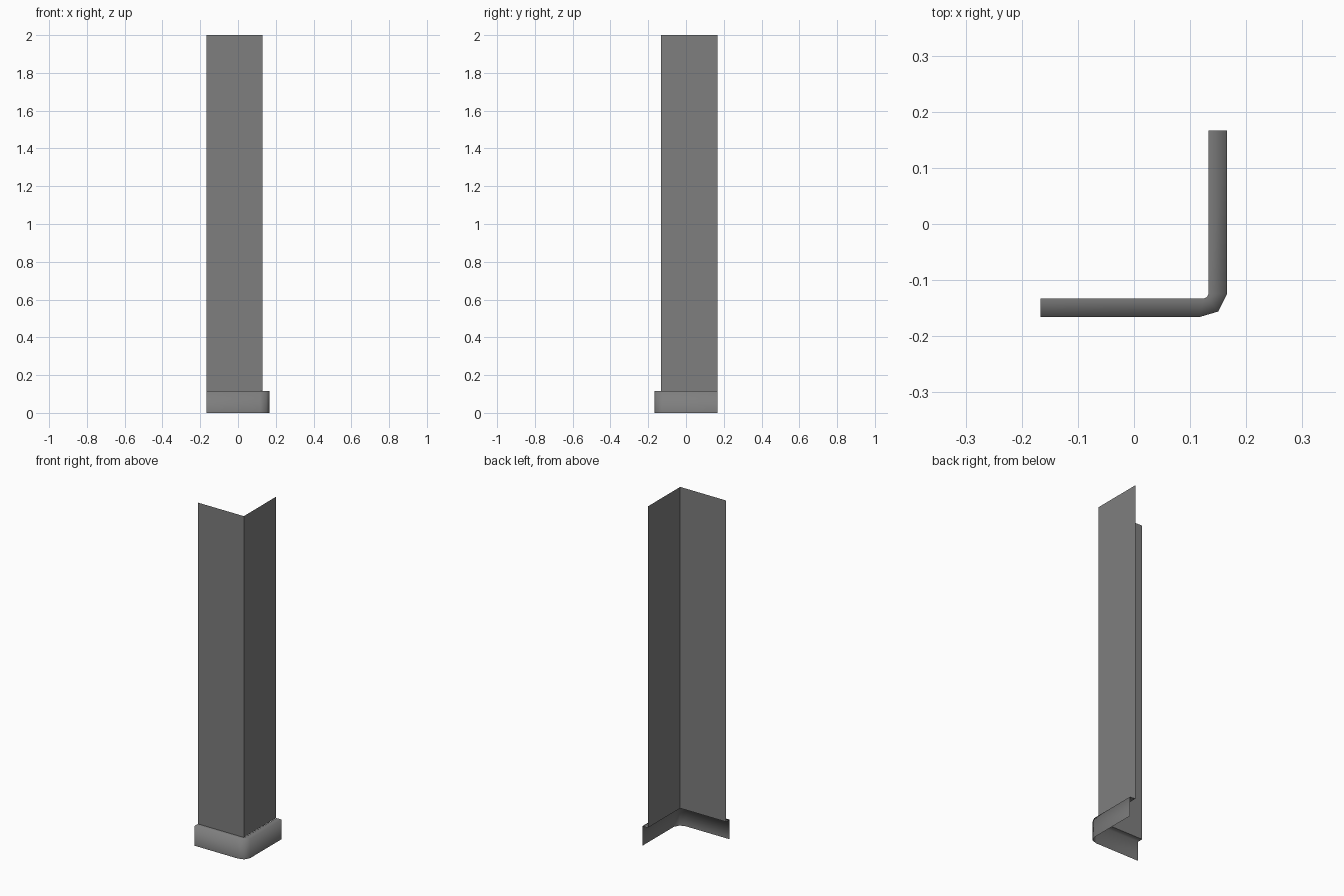
import bpy
import bmesh

cube = bpy.data.objects.get("Cube")
if cube:
    bpy.data.objects.remove(cube, do_unlink=True)

END = 0.167      # free ends of both wings
WALL = 0.133     # distance of the wall sheets from the middle
TRIM_TOP = 0.115
TOP = 2.0

grey = bpy.data.materials.new("mid_grey")
grey.use_nodes = True
colour = (0.21, 0.21, 0.21, 1.0)
grey.diffuse_color = colour
grey.node_tree.nodes["Principled BSDF"].inputs["Base Color"].default_value = colour


def sheet(name, rows, smooth):
    """Skin a grid of quads over rows of points, listed from top to bottom."""
    bm = bmesh.new()
    grid = [[bm.verts.new(p) for p in row] for row in rows]
    for upper, lower in zip(grid, grid[1:]):
        for i in range(len(upper) - 1):
            face = bm.faces.new((upper[i], lower[i], lower[i + 1], upper[i + 1]))
            face.smooth = smooth
    mesh = bpy.data.meshes.new(name)
    bm.to_mesh(mesh)
    bm.free()
    mesh.materials.append(grey)
    obj = bpy.data.objects.new(name, mesh)
    bpy.context.collection.objects.link(obj)
    return obj


def at_height(path, z):
    return [(x, y, z) for x, y in path]


# Two wall sheets meeting at a sharp corner
wall_path = [(-END, -WALL), (WALL - 0.002, -WALL), (WALL - 0.002, END)]
sheet("corner_wall", [at_height(wall_path, z) for z in (TOP, TRIM_TOP)], False)

# Skirting board: flat ledge and upright face, bent round the corner
inner = [(-END, -WALL), (0.124, -WALL), (0.130, -0.130), (WALL, -0.124), (WALL, END)]
outer = [(-END, -END + 0.001), (0.116, -END + 0.001), (0.150, -0.156),
         (END - 0.001, -0.124), (END - 0.001, END)]
sheet("skirting_board",
      [at_height(inner, TRIM_TOP), at_height(outer, TRIM_TOP), at_height(outer, 0.0)],
      True)
